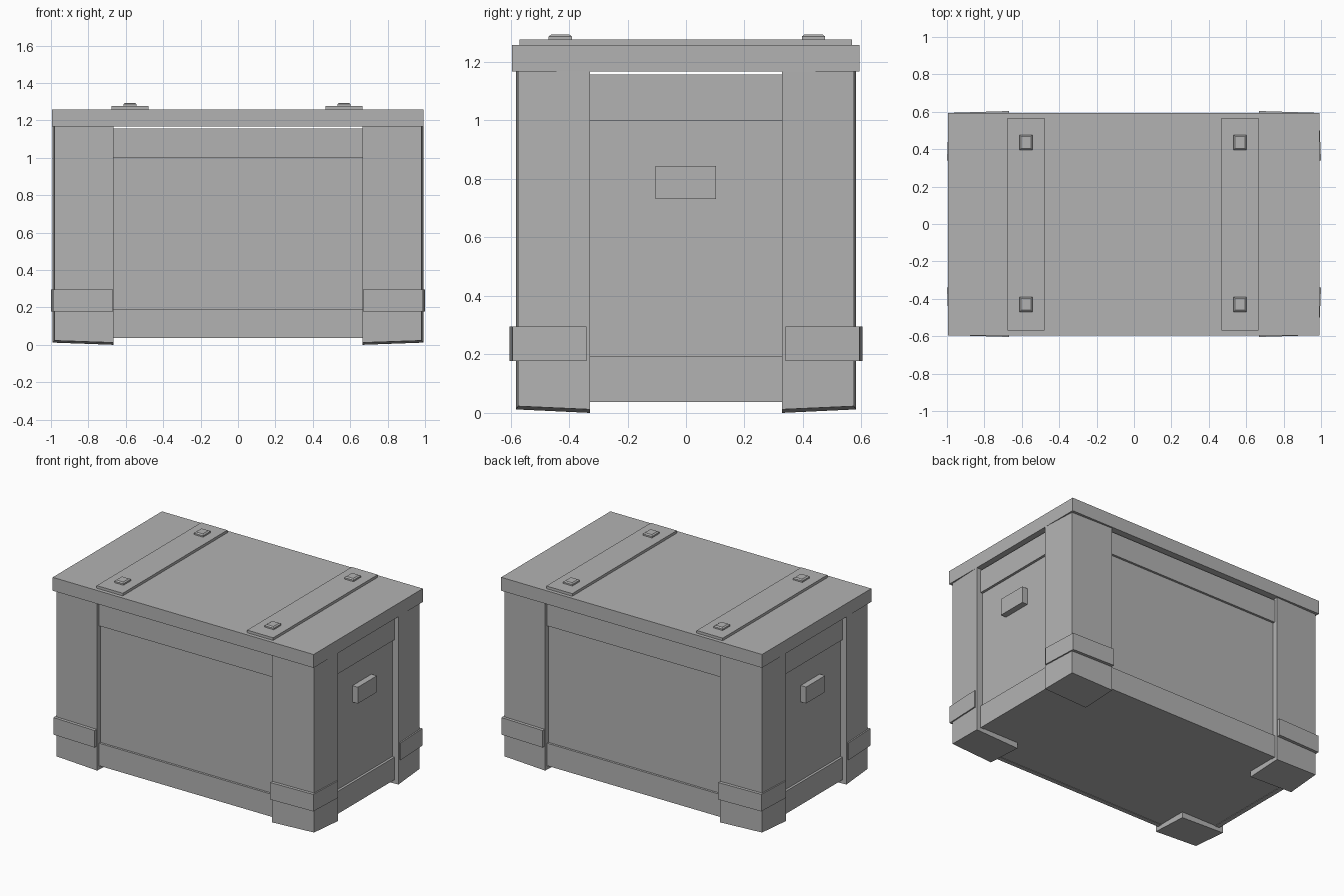
import bpy

if "Cube" in bpy.data.objects:
    bpy.data.objects.remove(bpy.data.objects["Cube"])

grey = bpy.data.materials.new("plain grey")
grey.diffuse_color = (0.45, 0.45, 0.45, 1)
grey.use_nodes = True
grey.node_tree.nodes["Principled BSDF"].inputs["Base Color"].default_value = grey.diffuse_color


def prism(name, bottom, top):
    """Solid between two matching four-point loops."""
    faces = [(3, 2, 1, 0), (4, 5, 6, 7)]
    faces += [(i, (i + 1) % 4, (i + 1) % 4 + 4, i + 4) for i in range(4)]
    mesh = bpy.data.meshes.new(name)
    mesh.from_pydata(bottom + top, [], faces)
    mesh.materials.append(grey)
    obj = bpy.data.objects.new(name, mesh)
    bpy.context.collection.objects.link(obj)
    return obj


def rect(x0, x1, y0, y1, z):
    return [(x0, y0, z), (x1, y0, z), (x1, y1, z), (x0, y1, z)]


def box(name, x0, x1, y0, y1, z0, z1):
    return prism(name, rect(x0, x1, y0, y1, z0), rect(x0, x1, y0, y1, z1))


def corner(name, plan, low, high, sx, sy):
    """Corner piece from a plan outline, mirrored into one quadrant."""
    bottom = [(x * sx, y * sy, z) for (x, y), z in zip(plan, low)]
    top = [(x * sx, y * sy, high) for x, y in plan]
    if sx * sy < 0:
        bottom.reverse()
        top.reverse()
    return prism(name, bottom, top)


# Chest body with recessed panels
box("body", -0.945, 0.945, -0.545, 0.545, 0.04, 1.155)

# Upper and lower rails on all four sides
for label, z0, z1 in (("lower", 0.037, 0.192), ("upper", 1.0, 1.157)):
    for s, side in ((-1, "front"), (1, "back")):
        ya, yb = sorted((s * 0.53, s * 0.56))
        box(f"{side}_{label}_rail", -0.68, 0.68, ya, yb, z0, z1)
    for s, side in ((-1, "left"), (1, "right")):
        xa, xb = sorted((s * 0.93, s * 0.962))
        box(f"{side}_{label}_rail", xa, xb, -0.34, 0.34, z0, z1)

# Slightly skewed corner posts and the bands around them
post_plan = [(0.665, 0.328), (0.992, 0.328), (0.981, 0.574), (0.665, 0.582)]
post_low = [0.0, 0.012, 0.023, 0.012]
band_plan = [(0.668, 0.34), (1.0, 0.34), (0.989, 0.594), (0.668, 0.604)]
for sx in (-1, 1):
    for sy in (-1, 1):
        corner("corner_post", post_plan, post_low, 1.168, sx, sy)
        corner("corner_band", band_plan, [0.178] * 4, 0.295, sx, sy)

# Side handles
for s, side in ((-1, "left"), (1, "right")):
    xa, xb = sorted((s * 0.94, s * 0.986))
    box(f"{side}_handle", xa, xb, -0.105, 0.102, 0.732, 0.845)

# Lid, resting on the posts
box("lid", -0.994, 0.992, -0.595, 0.593, 1.167, 1.259)

# Lid straps with bevelled studs
for cx in (-0.578, 0.567):
    box("lid_strap", cx - 0.099, cx + 0.099, -0.569, 0.568, 1.255, 1.277)
    for cy in (-0.43, 0.436):
        box("stud_base", cx - 0.035, cx + 0.035, cy - 0.04, cy + 0.04, 1.275, 1.287)
        prism("stud_cap",
              rect(cx - 0.035, cx + 0.035, cy - 0.04, cy + 0.04, 1.287),
              rect(cx - 0.026, cx + 0.026, cy - 0.031, cy + 0.031, 1.294))
